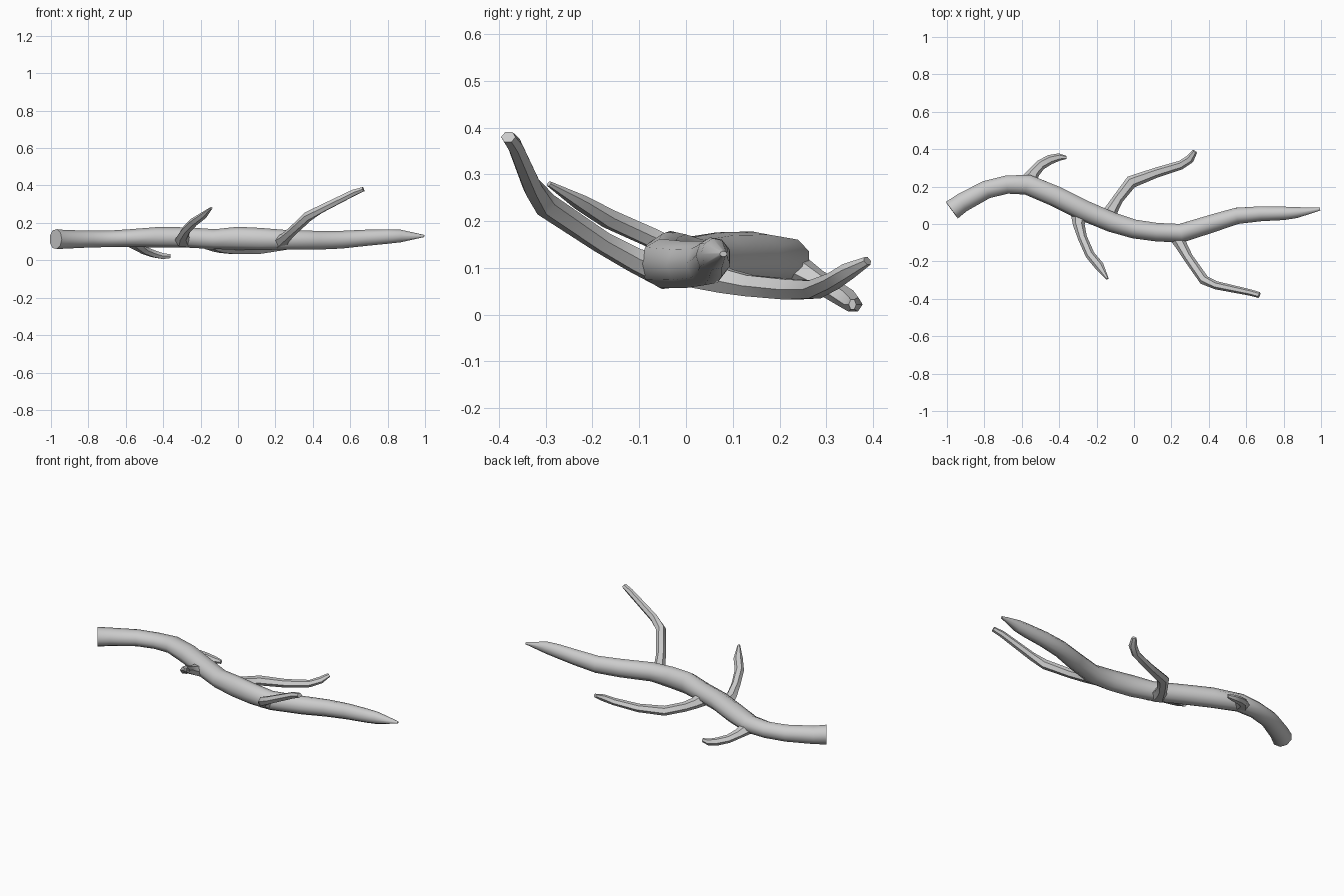
import bpy, bmesh, math
from mathutils import Vector


def limb(name, pts, sides, twist=0.0):
    """Tapered tube through (x, y, z, side radius, vertical radius) points."""
    bm = bmesh.new()
    centres = [Vector(p[:3]) for p in pts]
    rings = []
    for i, p in enumerate(pts):
        a, b = centres[max(i - 1, 0)], centres[min(i + 1, len(pts) - 1)]
        d = (b - a).normalized()
        side = d.cross(Vector((0, 0, 1))).normalized()
        up = side.cross(d)
        ring = []
        for k in range(sides):
            t = 2 * math.pi * k / sides + twist
            ring.append(bm.verts.new(centres[i] + side * math.cos(t) * p[3] + up * math.sin(t) * p[4]))
        rings.append(ring)
    for r, s in zip(rings, rings[1:]):
        for k in range(sides):
            n = (k + 1) % sides
            bm.faces.new((r[k], r[n], s[n], s[k]))
    bm.faces.new(rings[0][::-1])
    bm.faces.new(rings[-1])
    bmesh.ops.recalc_face_normals(bm, faces=bm.faces)
    me = bpy.data.meshes.new(name)
    bm.to_mesh(me)
    bm.free()
    ob = bpy.data.objects.new(name, me)
    bpy.context.collection.objects.link(ob)
    bpy.ops.object.select_all(action='DESELECT')
    ob.select_set(True)
    bpy.context.view_layer.objects.active = ob
    bpy.ops.object.shade_smooth_by_angle(angle=math.radians(50))
    return ob


# Main winding stem, thick at the left and pinched at the right tip
limb("main_stem", [
    (-0.975, 0.075, 0.113, 0.056, 0.054),
    (-0.92, 0.115, 0.112, 0.053, 0.05),
    (-0.79, 0.185, 0.114, 0.050, 0.046),
    (-0.68, 0.212, 0.115, 0.050, 0.045),
    (-0.57, 0.212, 0.119, 0.056, 0.048),
    (-0.42, 0.150, 0.123, 0.057, 0.056),
    (-0.27, 0.075, 0.122, 0.057, 0.055),
    (-0.12, 0.012, 0.113, 0.055, 0.054),
    (0.00, -0.025, 0.118, 0.052, 0.062),
    (0.12, -0.042, 0.114, 0.051, 0.060),
    (0.25, -0.048, 0.110, 0.052, 0.053),
    (0.42, 0.005, 0.107, 0.049, 0.051),
    (0.55, 0.045, 0.110, 0.045, 0.048),
    (0.68, 0.056, 0.120, 0.041, 0.044),
    (0.80, 0.058, 0.127, 0.037, 0.039),
    (0.87, 0.062, 0.130, 0.030, 0.034),
    (0.995, 0.080, 0.130, 0.008, 0.006),
], 9)

# Side twigs, each flaring where it leaves the stem
limb("twig_back_right", [
    (-0.15, 0.02, 0.095, 0.050, 0.042),
    (-0.115, 0.085, 0.072, 0.034, 0.030),
    (-0.085, 0.135, 0.062, 0.029, 0.026),
    (-0.015, 0.225, 0.054, 0.034, 0.025),
    (0.12, 0.275, 0.054, 0.027, 0.022),
    (0.25, 0.315, 0.072, 0.024, 0.019),
    (0.30, 0.348, 0.094, 0.023, 0.018),
    (0.325, 0.388, 0.115, 0.014, 0.010),
], 6)
limb("twig_front_right", [
    (0.23, -0.055, 0.098, 0.050, 0.038),
    (0.25, -0.11, 0.117, 0.032, 0.028),
    (0.29, -0.18, 0.155, 0.026, 0.025),
    (0.375, -0.30, 0.235, 0.027, 0.027),
    (0.44, -0.328, 0.272, 0.022, 0.023),
    (0.62, -0.366, 0.362, 0.017, 0.019),
    (0.67, -0.380, 0.380, 0.016, 0.013),
], 6)
limb("twig_front_left", [
    (-0.29, 0.06, 0.105, 0.050, 0.038),
    (-0.295, -0.005, 0.128, 0.031, 0.027),
    (-0.275, -0.075, 0.165, 0.025, 0.023),
    (-0.235, -0.165, 0.205, 0.025, 0.022),
    (-0.185, -0.225, 0.240, 0.025, 0.017),
    (-0.142, -0.293, 0.280, 0.007, 0.006),
], 6)
limb("twig_back_left", [
    (-0.57, 0.215, 0.108, 0.050, 0.038),
    (-0.535, 0.275, 0.075, 0.031, 0.025),
    (-0.50, 0.315, 0.052, 0.028, 0.022),
    (-0.45, 0.344, 0.034, 0.026, 0.021),
    (-0.40, 0.358, 0.022, 0.020, 0.018),
    (-0.36, 0.356, 0.022, 0.008, 0.012),
], 6)
